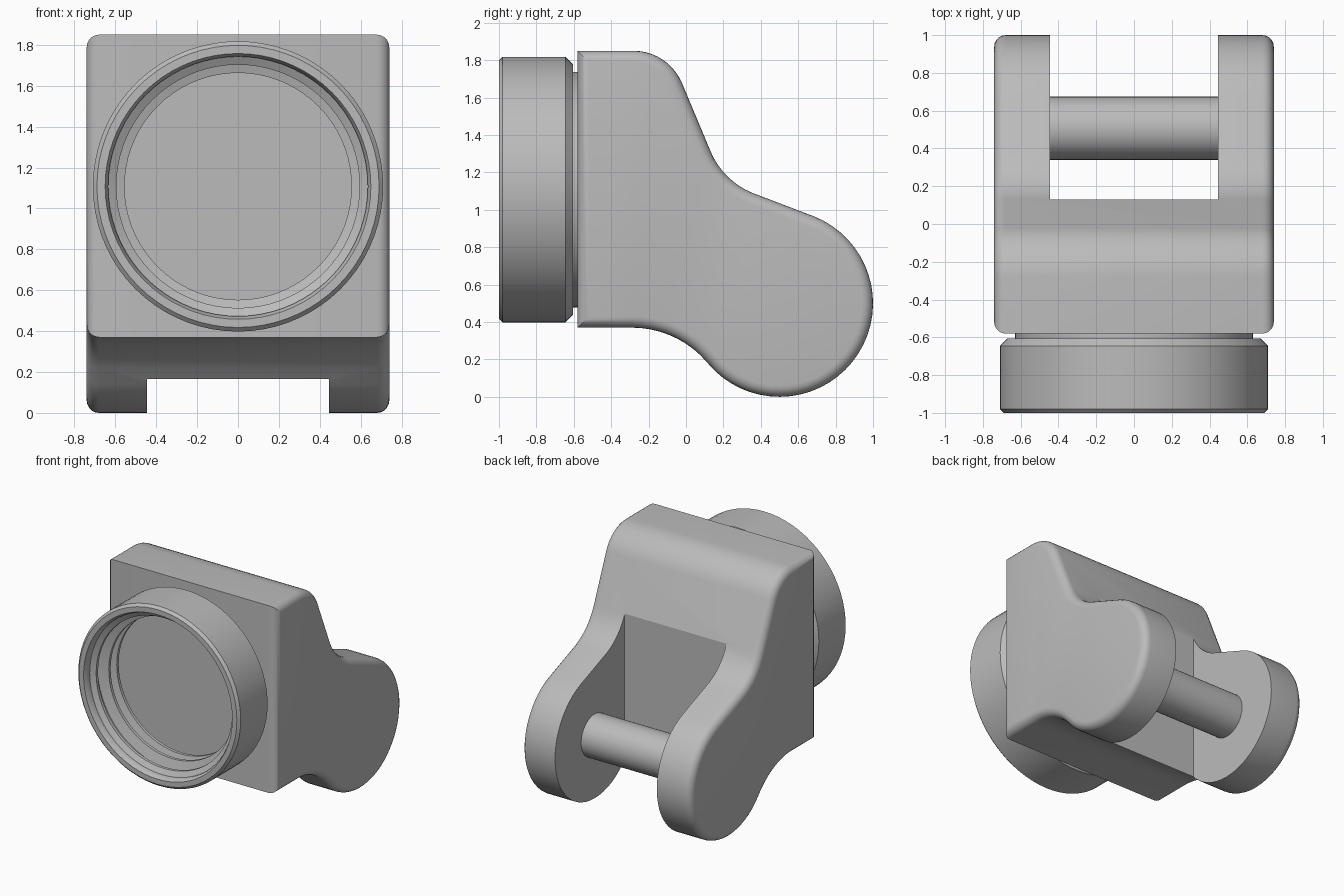
import bpy, bmesh, math
from mathutils import Matrix

if "Cube" in bpy.data.objects:
    bpy.data.objects.remove(bpy.data.objects["Cube"])

GREY = (0.5, 0.5, 0.5, 1)
grey = bpy.data.materials.new("plain grey")
grey.use_nodes = True
grey.diffuse_color = GREY
grey.node_tree.nodes["Principled BSDF"].inputs["Base Color"].default_value = GREY


def make(name, bm, angle=30):
    """Turn a bmesh into a named, shaded object."""
    bmesh.ops.recalc_face_normals(bm, faces=bm.faces)
    mesh = bpy.data.meshes.new(name)
    bm.to_mesh(mesh)
    bm.free()
    mesh.materials.append(grey)
    ob = bpy.data.objects.new(name, mesh)
    bpy.context.collection.objects.link(ob)
    bpy.ops.object.select_all(action="DESELECT")
    ob.select_set(True)
    bpy.context.view_layer.objects.active = ob
    bpy.ops.object.shade_smooth_by_angle(angle=math.radians(angle))
    return ob


def arc(cy, cz, r, start, end, n):
    """Points along an arc in the side plane, angles in degrees."""
    angles = [math.radians(start + (end - start) * i / n) for i in range(n + 1)]
    return [(cy + r * math.cos(a), cz + r * math.sin(a)) for a in angles]


# Body: side profile extruded across, with rounded outer rims
HALF, FRONT = 0.74, -0.58
profile = [(FRONT, 0.37), (FRONT, 1.85)]
profile += arc(-0.28, 1.57, 0.28, 90, 22.6, 10)     # shoulder
profile += arc(0.51, 1.47, 0.41, 202.6, 248.3, 8)   # hollow behind
profile += arc(0.5, 0.5, 0.5, 68.3, -134, 32)       # round lug
profile += arc(-0.29, -0.16, 0.53, 46, 90, 8)       # hollow below

bm = bmesh.new()
cap = bm.faces.new([bm.verts.new((-HALF, y, z)) for y, z in profile])
ext = bmesh.ops.extrude_face_region(bm, geom=[cap], use_keep_orig=True)
bmesh.ops.translate(bm, vec=(2 * HALF, 0, 0),
                    verts=[g for g in ext["geom"] if isinstance(g, bmesh.types.BMVert)])
bmesh.ops.recalc_face_normals(bm, faces=bm.faces)
rims = [e for e in bm.edges if abs(e.verts[0].co.x - e.verts[1].co.x) < 0.01]
bmesh.ops.bevel(bm, geom=rims, offset=0.06, segments=5, profile=0.5,
                affect="EDGES", clamp_overlap=False)
body = make("body", bm)

# Slot between the two lugs
bm = bmesh.new()
bmesh.ops.create_cube(bm, size=1, matrix=Matrix.Translation((0, 0.83, 0.9))
                      @ Matrix.Diagonal((0.89, 1.4, 2.4, 1)))
slot = make("slot_cutter", bm)
slot.hide_render = True
cut = body.modifiers.new("slot", "BOOLEAN")
cut.object, cut.operation, cut.solver = slot, "DIFFERENCE", "EXACT"
bpy.context.view_layer.objects.active = body
bpy.ops.object.modifier_apply(modifier=cut.name)
bpy.data.objects.remove(slot)
bpy.ops.object.select_all(action="DESELECT")
body.select_set(True)
bpy.ops.object.shade_smooth_by_angle(angle=math.radians(30))

# Cross pin
bm = bmesh.new()
bmesh.ops.create_cone(bm, cap_ends=True, segments=48, radius1=0.167, radius2=0.167,
                      depth=0.94, matrix=Matrix.Translation((0, 0.507, 0.5))
                      @ Matrix.Rotation(math.pi / 2, 4, "Y"))
make("cross_pin", bm)

# Threaded collar: (radius, y) profile spun about the front axis
AXIS_Z = 1.108
collar = [(0, -0.57), (0.63, -0.57), (0.63, -0.605), (0.67, -0.605), (0.71, -0.645),
          (0.71, -0.98), (0.69, -1), (0.65, -1), (0.635, -0.97)]
for y, crest in ((-0.91, 0.595), (-0.81, 0.555), (-0.71, 0.555)):
    collar += [(0.635, y - 0.035), (crest, y - 0.012), (crest, y + 0.012), (0.635, y + 0.035)]
collar += [(0.635, -0.62), (0, -0.62)]

bm = bmesh.new()
verts = [bm.verts.new((r, y, AXIS_Z)) for r, y in collar]
edges = [bm.edges.new(pair) for pair in zip(verts, verts[1:])]
bmesh.ops.spin(bm, geom=verts + edges, cent=(0, 0, AXIS_Z), axis=(0, 1, 0),
               angle=2 * math.pi, steps=72)
bmesh.ops.remove_doubles(bm, verts=bm.verts, dist=0.0005)
make("threaded_collar", bm)
